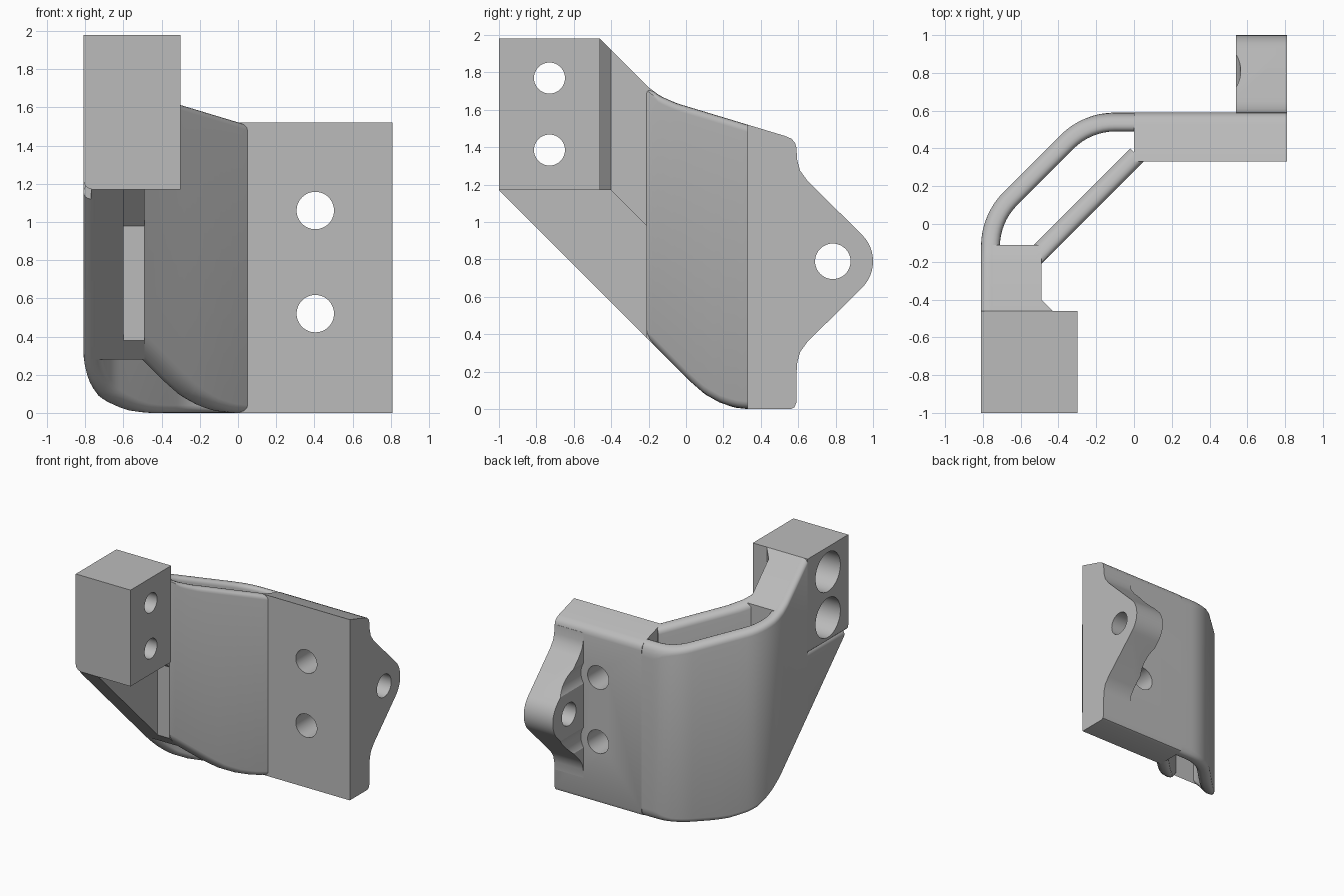
import bpy, bmesh, math
from mathutils import Vector, Matrix

cube = bpy.data.objects.get("Cube")
if cube:
    bpy.data.objects.remove(cube, do_unlink=True)

GREY = (0.5, 0.5, 0.5, 1)
grey = bpy.data.materials.new("plain grey")
grey.use_nodes = True
grey.diffuse_color = GREY
for node in grey.node_tree.nodes:
    if node.type == 'BSDF_PRINCIPLED':
        node.inputs["Base Color"].default_value = GREY

# Side outline of the whole bracket as (y, z) points
TOP = [(-0.46, 1.98), (-0.2, 1.72), (-0.14, 1.675), (-0.05, 1.635), (0.53, 1.46),
       (0.565, 1.445), (0.585, 1.42), (0.59, 1.39)]
BOTTOM = [(-1, 1.17), (0.02, 0.15), (0.1, 0.08), (0.18, 0.035), (0.26, 0.008), (0.33, 0),
          (0.56, 0), (0.58, 0.01), (0.59, 0.035)]


def height(outline, y):
    if y <= outline[0][0]:
        return outline[0][1]
    for (y0, z0), (y1, z1) in zip(outline, outline[1:]):
        if y <= y1:
            return z0 + (z1 - z0) * (y - y0) / (y1 - y0)
    return outline[-1][1]


def finish(name, bm):
    bmesh.ops.recalc_face_normals(bm, faces=bm.faces[:])
    mesh = bpy.data.meshes.new(name)
    bm.to_mesh(mesh)
    bm.free()
    mesh.materials.append(grey)
    obj = bpy.data.objects.new(name, mesh)
    bpy.context.scene.collection.objects.link(obj)
    return obj


def loft(name, rings):
    """Skin closed rings of equal length and cap both ends."""
    bm = bmesh.new()
    rows = [[bm.verts.new(p) for p in ring] for ring in rings]
    n = len(rows[0])
    for a, b in zip(rows, rows[1:]):
        for i in range(n):
            j = (i + 1) % n
            bm.faces.new((a[i], a[j], b[j], b[i]))
    bm.faces.new(rows[0])
    bm.faces.new(rows[-1])
    return finish(name, bm)


def side_slab(name, outline, x0, x1):
    return loft(name, [[(x, y, z) for y, z in outline] for x in (x0, x1)])


def wall(name, stations, top, r=0.04):
    """Thin wall with rounded rims; a station is its (outer, inner) plan points."""
    rings = []
    for outer, inner in stations:
        o, i = Vector(outer), Vector(inner)
        w = (i - o).length
        half = [(r * (1 - math.cos(a)), r * (1 - math.sin(a)))
                for a in (math.pi / 2 * k / 4 for k in range(5))]
        rim = half + [(w - t, d) for t, d in reversed(half)]
        ring = []
        for edge, sign, pts in ((top, -1, rim), (BOTTOM, 1, rim[::-1])):
            for t, drop in pts:
                p = o.lerp(i, t / w)
                ring.append((p.x, p.y, height(edge, p.y) + sign * drop))
        rings.append(ring)
    return loft(name, rings)


def drill(obj, axis, radius, centres, start, end):
    """Cut round holes along an axis from start to end."""
    for a, z in centres:
        bm = bmesh.new()
        mid = (start + end) / 2
        if axis == 'X':
            place = Matrix.Translation((mid, a, z)) @ Matrix.Rotation(math.pi / 2, 4, 'Y')
        else:
            place = Matrix.Translation((a, mid, z)) @ Matrix.Rotation(math.pi / 2, 4, 'X')
        bmesh.ops.create_cone(bm, cap_ends=True, segments=48, radius1=radius, radius2=radius,
                              depth=abs(end - start), matrix=place)
        cutter = finish("hole_cutter", bm)
        cutter.hide_render = True
        mod = obj.modifiers.new("hole", 'BOOLEAN')
        mod.operation = 'DIFFERENCE'
        mod.solver = 'EXACT'
        mod.object = cutter
        deps = bpy.context.evaluated_depsgraph_get()
        mesh = bpy.data.meshes.new_from_object(obj.evaluated_get(deps))
        obj.modifiers.clear()
        obj.data = mesh
        bpy.data.objects.remove(cutter, do_unlink=True)


parts = []

# Rear mounting plate with two bolt holes
profile = ([(0.33, height(TOP, 0.33))] + [p for p in TOP if p[0] > 0.33]
           + [p for p in reversed(BOTTOM) if p[0] >= 0.33])
plate = side_slab("mounting_plate", profile, 0, 0.81)
bolts = [(0.405, 1.06), (0.405, 0.52)]
drill(plate, 'Y', 0.098, bolts, 0.2, 0.8)
parts.append(plate)

# Rear lug, rounded at the tip, with clearance grooves beside the bolts
MID = 0.79
upper = [(0.5, 0.61), (0.59, 0.61), (0.595, 0.54), (0.61, 0.485), (0.65, 0.43)]
tip = [(0.8 + 0.2 * math.cos(a), MID + 0.2 * math.sin(a))
       for a in (math.pi / 4 - math.pi / 2 * k / 12 for k in range(13))]
profile = ([(y, MID + d) for y, d in upper] + tip
           + [(y, MID - d) for y, d in reversed(upper)])
lug = side_slab("rear_lug", profile, 0.54, 0.81)
drill(lug, 'X', 0.095, [(0.785, MID)], 0.4, 1)
drill(lug, 'Y', 0.16, bolts, 0.45, 1.2)
parts.append(lug)

# Curved outer wall running from the plate to the front block
def bend(cx, cy, start):
    out = []
    for k in range(9):
        a = math.radians(start + 45 * k / 8)
        d = Vector((math.cos(a), math.sin(a)))
        c = Vector((cx, cy))
        out.append((c + d * 0.41, c + d * 0.31))
    return out


first, second = bend(-0.1, 0.18, 90), bend(-0.4, -0.12, 135)
straight = [tuple(p.lerp(q, k / 6) for p, q in zip(first[-1], second[0])) for k in range(1, 6)]
arm_run = [((-0.81, y), (-0.71, y)) for y in (-0.14, -0.2, -0.46)]
stations = [((0.01, 0.59), (0.01, 0.49))] + first + straight + second + arm_run
parts.append(wall("outer_wall", stations, TOP))

# Straight diagonal inner wall
stations = []
for k in range(19):
    p = Vector((0.05, 0.33)).lerp(Vector((-0.49, -0.21)), k / 18)
    stations.append((p, p + Vector((-0.07, 0.07))))
parts.append(wall("inner_wall", stations, TOP))

# Arm web, with its rounded lower edge under the block
parts.append(wall("arm_lower_edge", [((-0.81, y), (-0.71, y)) for y in (-0.95, -0.7, -0.46)],
                  [(-1, 1.2), (0, 1.2)]))
arm_top = [p for p in TOP if p[0] < -0.11] + [(-0.11, height(TOP, -0.11))]
arm_end = (-0.11, height(BOTTOM, -0.11))
parts.append(side_slab("arm_web", arm_top + [arm_end, (-1, 1.17), (-0.46, 1.18)], -0.77, -0.6))

# Arm flange and the rib that closes the slot
rib = [arm_end, (-0.21, 0.38), (-0.21, 0.98), (-0.4, 1.17), (-0.46, 1.17)]
parts.append(side_slab("arm_flange", arm_top + rib, -0.6, -0.49))

# Small chamfer between flange and block
plan = [(-0.49, -0.4), (-0.43, -0.46), (-0.49, -0.46)]
parts.append(loft("block_chamfer", [[(x, y, 1.17) for x, y in plan],
                                    [(x, y, height(TOP, y)) for x, y in plan]]))

# Front block with counterbored holes
section = [(-0.3, 1.17), (-0.3, 1.98), (-0.81, 1.98), (-0.81, 1.22), (-0.806, 1.2),
           (-0.795, 1.185), (-0.78, 1.174), (-0.76, 1.17)]
block = loft("front_block", [[(x, y, z) for x, z in section] for y in (-1, -0.46)])
holes = [(-0.73, 1.77), (-0.73, 1.385)]
drill(block, 'X', 0.083, holes, -1, 0)
drill(block, 'X', 0.165, holes, -1, -0.5)
parts.append(block)

# Smooth the curved faces, keep the edges sharp
bpy.ops.object.select_all(action='DESELECT')
for obj in parts:
    obj.select_set(True)
bpy.context.view_layer.objects.active = parts[0]
bpy.ops.object.shade_smooth_by_angle(angle=math.radians(32))
